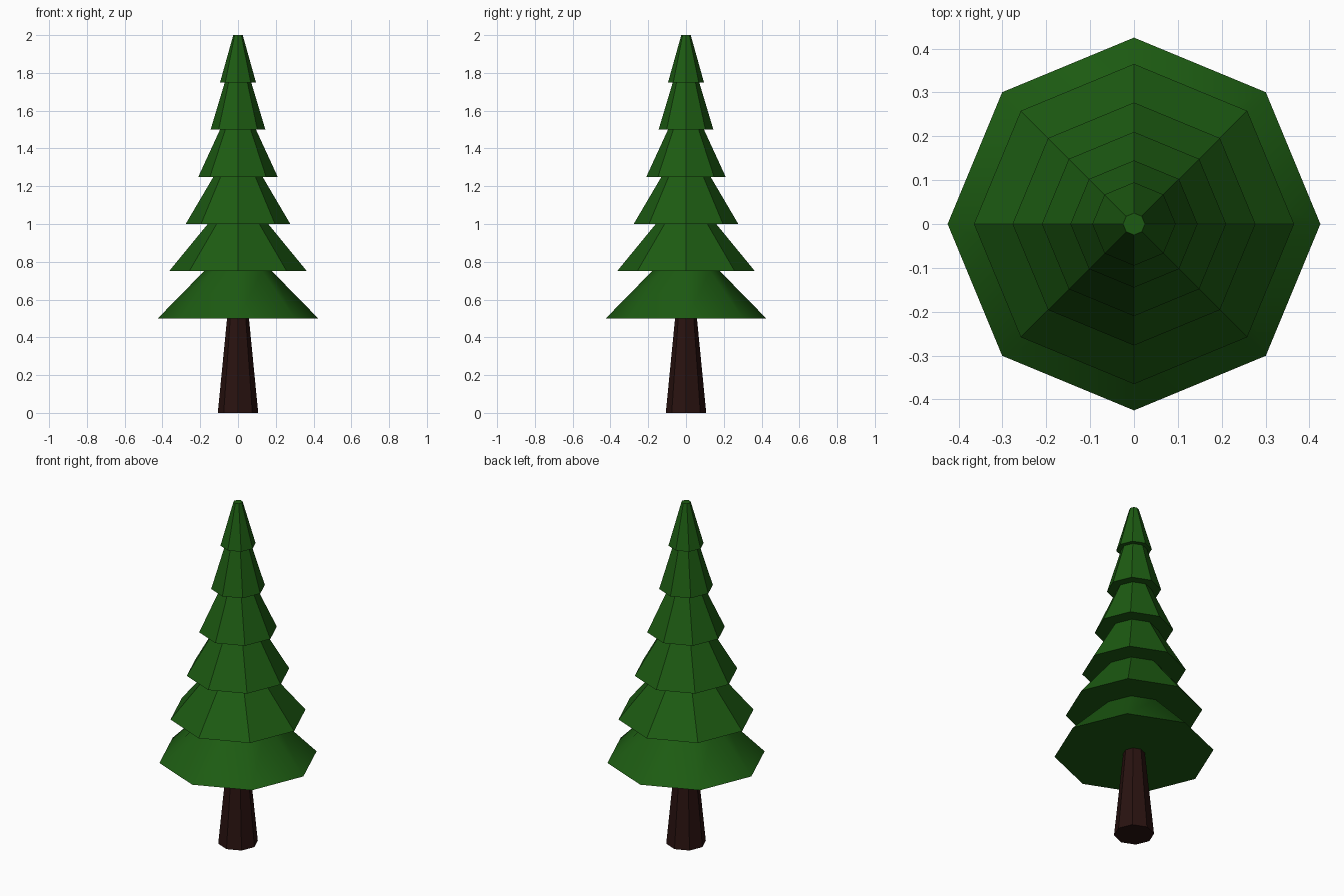
import bpy, bmesh
from math import cos, sin, tau

if "Cube" in bpy.data.objects:
    bpy.data.objects.remove(bpy.data.objects["Cube"])

SIDES = 8


def material(name, color):
    m = bpy.data.materials.new(name)
    m.diffuse_color = color
    m.use_nodes = True
    m.node_tree.nodes["Principled BSDF"].inputs["Base Color"].default_value = m.diffuse_color
    return m


def lathe(name, profile, mat):
    """Octagonal solid from (radius, z) points, bottom to top."""
    bm = bmesh.new()
    rings = [[bm.verts.new((r * cos(tau * i / SIDES), r * sin(tau * i / SIDES), z))
              for i in range(SIDES)] for r, z in profile]
    for a, b in zip(rings, rings[1:]):
        for i in range(SIDES):
            j = (i + 1) % SIDES
            bm.faces.new((a[i], a[j], b[j], b[i]))
    bm.faces.new(rings[0][::-1])
    bm.faces.new(rings[-1])
    mesh = bpy.data.meshes.new(name)
    bm.to_mesh(mesh)
    bm.free()
    mesh.materials.append(mat)
    ob = bpy.data.objects.new(name, mesh)
    bpy.context.collection.objects.link(ob)
    return ob


bark = material("bark", (0.022, 0.006, 0.005, 1))
needles = material("needles", (0.012, 0.105, 0.006, 1))

# Tapered trunk
lathe("trunk", [(0.107, 0), (0.058, 0.5)], bark)

# Foliage: each tier is (skirt radius, neck radius), 0.25 tall, stepping outward to the next
tiers = [(0.425, 0.18), (0.365, 0.16), (0.277, 0.13),
         (0.21, 0.095), (0.145, 0.07), (0.095, 0.025)]
profile = []
for k, (skirt, neck) in enumerate(tiers):
    z = 0.5 + 0.25 * k
    profile += [(skirt, z), (neck, z + 0.25)]
foliage = lathe("foliage", profile, needles)

# The lowest skirt is softly shaded, the rest stay flat
for p in foliage.data.polygons[:SIDES]:
    p.use_smooth = True
